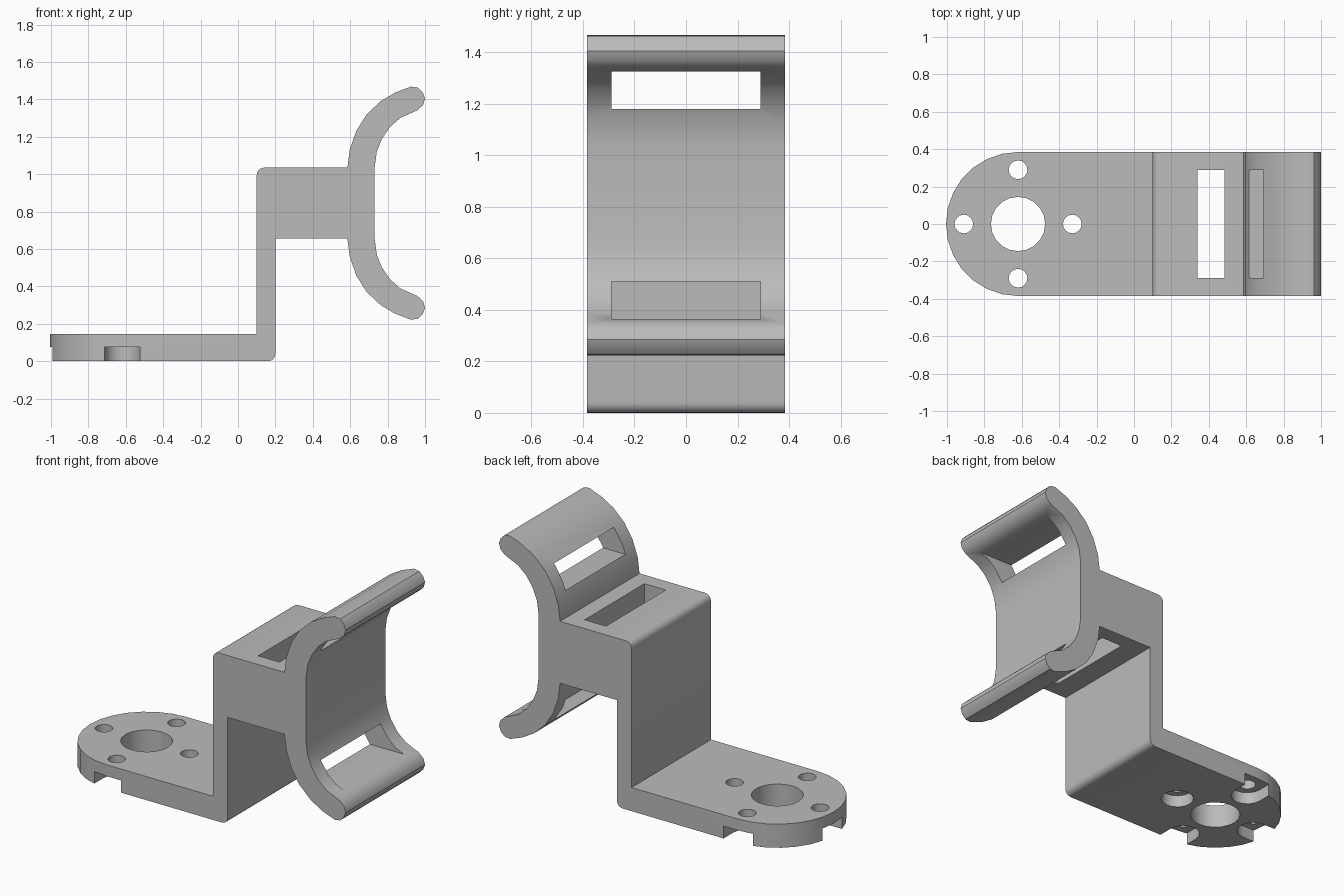
import bpy, bmesh
from math import sin, cos, pi, radians

cube = bpy.data.objects.get("Cube")
if cube:
    bpy.data.objects.remove(cube, do_unlink=True)

HALF_W = 0.385          # half width of the strip
HUB = -0.62             # x of the round end's centre
MID_Z = 0.845           # mirror height of the cradle

grey = bpy.data.materials.new("plain grey")
grey.use_nodes = True
grey.diffuse_color = (0.5, 0.5, 0.5, 1)
grey.node_tree.nodes["Principled BSDF"].inputs["Base Color"].default_value = (0.5, 0.5, 0.5, 1)


def arc(cx, cy, r, start, end, steps):
    angles = [radians(start + (end - start) * i / steps) for i in range(steps + 1)]
    return [(cx + r * cos(a), cy + r * sin(a)) for a in angles]


def circle(cx, cy, r, sides):
    return arc(cx, cy, r, 0, 360, sides)[:-1]


def box(x0, x1, y0, y1):
    return [(x0, y0), (x1, y0), (x1, y1), (x0, y1)]


def prism(name, outline, lo, hi, axis="Z"):
    """Extrude an outline along Z, or an x-z profile along Y."""
    bm = bmesh.new()
    place = (lambda a, b: (a, b, lo)) if axis == "Z" else (lambda a, b: (a, lo, b))
    face = bm.faces.new([bm.verts.new(place(a, b)) for a, b in outline])
    out = bmesh.ops.extrude_face_region(bm, geom=[face])
    step = (0, 0, hi - lo) if axis == "Z" else (0, hi - lo, 0)
    bmesh.ops.translate(bm, vec=step, verts=[v for v in out["geom"] if isinstance(v, bmesh.types.BMVert)])
    bmesh.ops.recalc_face_normals(bm, faces=bm.faces)
    mesh = bpy.data.meshes.new(name)
    bm.to_mesh(mesh)
    bm.free()
    mesh.materials.append(grey)
    ob = bpy.data.objects.new(name, mesh)
    bpy.context.scene.collection.objects.link(ob)
    return ob


# Upper cradle arm: outer curve, rounded tip, inner curve
outer = [(0.585, 1.035), (0.597, 1.13), (0.633, 1.233), (0.688, 1.32),
         (0.763, 1.39), (0.84, 1.436), (0.925, 1.468)]
tip = [(0.962, 1.463), (0.988, 1.437), (1.0, 1.405), (0.99, 1.37), (0.96, 1.342)]
inner = [(0.87, 1.302), (0.815, 1.255), (0.77, 1.19), (0.742, 1.12), (0.73, 1.03)]
arm = outer + tip + inner
lower_arm = [(x, 2 * MID_Z - z) for x, z in arm]

# Side profile of foot, riser, block and cradle
profile = [(-1.1, 0)]
profile += arc(0.16, 0.04, 0.04, -90, 0, 5)
profile += [(0.2, 0.655)]
profile += lower_arm + arm[::-1]
profile += arc(0.14, 0.995, 0.04, 90, 180, 5)
profile += [(0.1, 0.145), (-1.1, 0.145)]
bracket = prism("cradle_bracket", profile, -0.5, 0.5, "Y")

# Plan outline that rounds the foot and trims the width
plan = arc(HUB, 0, HALF_W, 90, 270, 14) + [(1.2, -HALF_W), (1.2, HALF_W)]
cuts = [(prism("plan_trim", plan, -0.5, 2), "INTERSECT")]

# Hub hole
cuts.append((prism("hub_hole", circle(HUB, 0, 0.145, 20), -0.1, 0.3), "DIFFERENCE"))

# Screw holes with pockets below; all but the inner pocket run out to the edge
for turn in range(4):
    a = turn * pi / 2
    cx, cy = HUB + 0.29 * cos(a), 0.29 * sin(a)
    if turn == 0:
        pocket = circle(cx, cy, 0.095, 16)
    else:
        u = arc(0.29, 0, 0.095, 90, 270, 8) + [(0.5, -0.095), (0.5, 0.095)]
        pocket = [(HUB + x * cos(a) - y * sin(a), x * sin(a) + y * cos(a)) for x, y in u]
    cuts.append((prism("screw_pocket", pocket, -0.1, 0.075), "DIFFERENCE"))
    cuts.append((prism("screw_hole", circle(cx, cy, 0.05, 16), -0.05, 0.3), "DIFFERENCE"))

# Strap slots: one down through the block, one through each cradle arm
cuts.append((prism("block_slot", box(0.34, 0.485, -0.29, 0.29), 0.5, 1.2), "DIFFERENCE"))
for z0, z1 in ((1.18, 1.325), (0.365, 0.51)):
    cuts.append((prism("arm_slot", box(0.4, 0.95, -0.29, 0.29), z0, z1), "DIFFERENCE"))

for cutter, operation in cuts:
    cutter.hide_render = True
    mod = bracket.modifiers.new(cutter.name, "BOOLEAN")
    mod.operation = operation
    mod.solver = "EXACT"
    mod.object = cutter

# Bake the cuts, then remove the cutters
graph = bpy.context.evaluated_depsgraph_get()
mesh = bpy.data.meshes.new_from_object(bracket.evaluated_get(graph))
bracket.modifiers.clear()
bracket.data = mesh
for cutter, _ in cuts:
    bpy.data.objects.remove(cutter, do_unlink=True)

mesh.materials.clear()
mesh.materials.append(grey)
for poly in mesh.polygons:
    poly.material_index = 0
mesh.shade_smooth()
mesh.set_sharp_from_angle(angle=radians(32))
